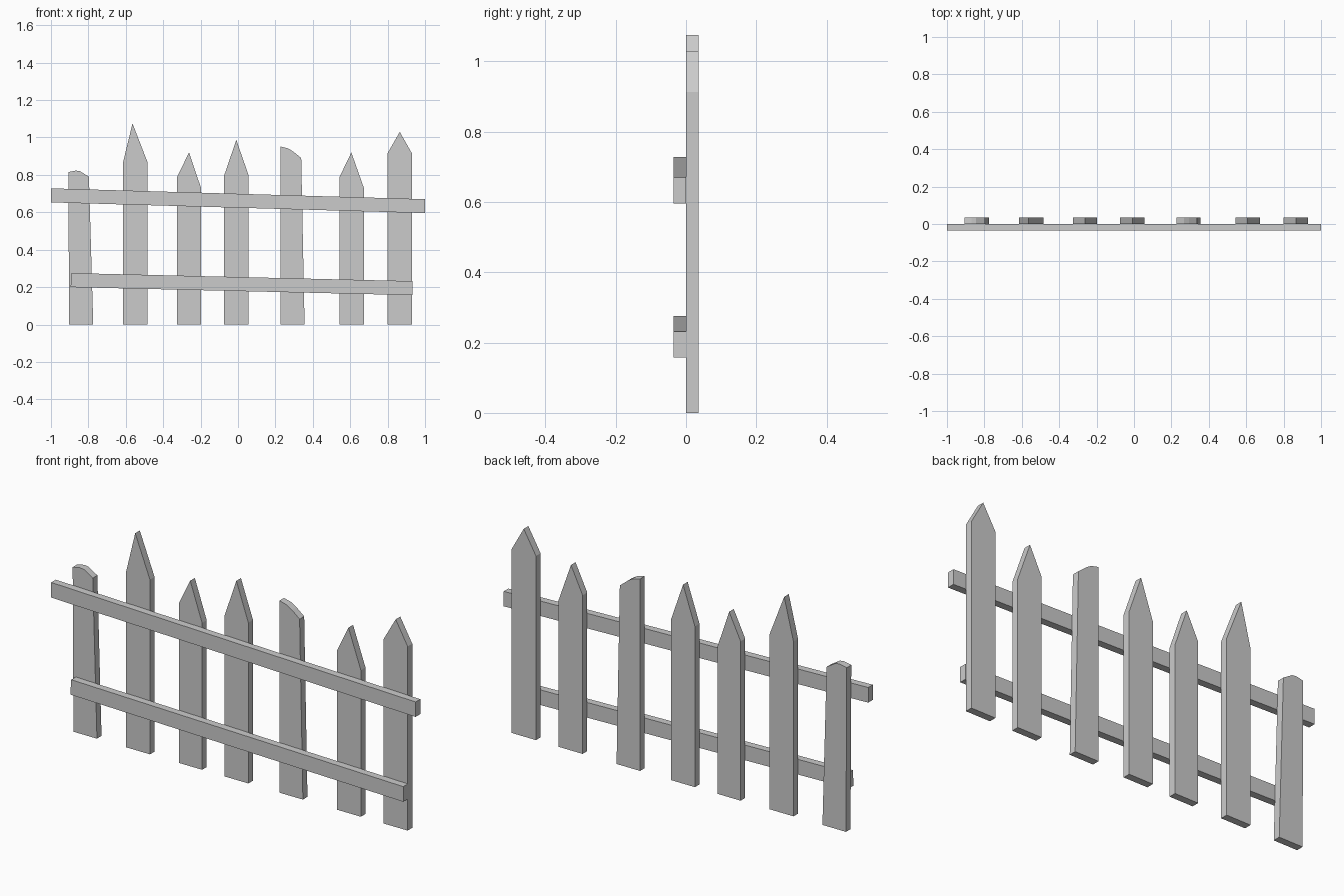
import bpy, bmesh

if "Cube" in bpy.data.objects:
    bpy.data.objects.remove(bpy.data.objects["Cube"])

DEPTH = 0.036


def board(name, outline, y0, y1):
    """Extrude an (x, z) outline between two y planes."""
    bm = bmesh.new()
    face = bm.faces.new([bm.verts.new((x, y0, z)) for x, z in outline])
    ext = bmesh.ops.extrude_face_region(bm, geom=[face])
    moved = [v for v in ext["geom"] if isinstance(v, bmesh.types.BMVert)]
    bmesh.ops.translate(bm, verts=moved, vec=(0, y1 - y0, 0))
    bmesh.ops.recalc_face_normals(bm, faces=bm.faces)
    mesh = bpy.data.meshes.new(name)
    bm.to_mesh(mesh)
    bm.free()
    obj = bpy.data.objects.new(name, mesh)
    bpy.context.collection.objects.link(obj)
    return obj


# Pointed pickets: left, right, left shoulder, right shoulder, tip x, tip z
pointed = [
    (-0.615, -0.483, 0.866, 0.866, -0.564, 1.075),
    (-0.325, -0.197, 0.79, 0.728, -0.262, 0.92),
    (-0.074, 0.057, 0.797, 0.797, -0.009, 0.987),
    (0.542, 0.674, 0.787, 0.727, 0.606, 0.92),
    (0.798, 0.931, 0.913, 0.913, 0.865, 1.03),
]
for i, (l, r, zl, zr, tx, tz) in enumerate(pointed, 1):
    board(f"pointed_picket_{i}", [(l, 0), (r, 0), (r, zr), (tx, tz), (l, zl)], 0, DEPTH)

# Broken, tapered pickets
board("blunt_picket_left", [(-0.903, 0), (-0.774, 0), (-0.797, 0.79),
      (-0.845, 0.82), (-0.868, 0.823), (-0.907, 0.815)], 0, DEPTH)
board("blunt_picket_right", [(0.227, 0), (0.356, 0), (0.338, 0.89),
      (0.295, 0.925), (0.267, 0.942), (0.227, 0.952)], 0, DEPTH)

# Sloping rails on the front
board("upper_rail", [(-1, 0.653), (1, 0.596), (1, 0.67), (-1, 0.728)], -DEPTH, 0)
board("lower_rail", [(-0.895, 0.2), (0.932, 0.157), (0.932, 0.232), (-0.89, 0.275)], -DEPTH, 0)
